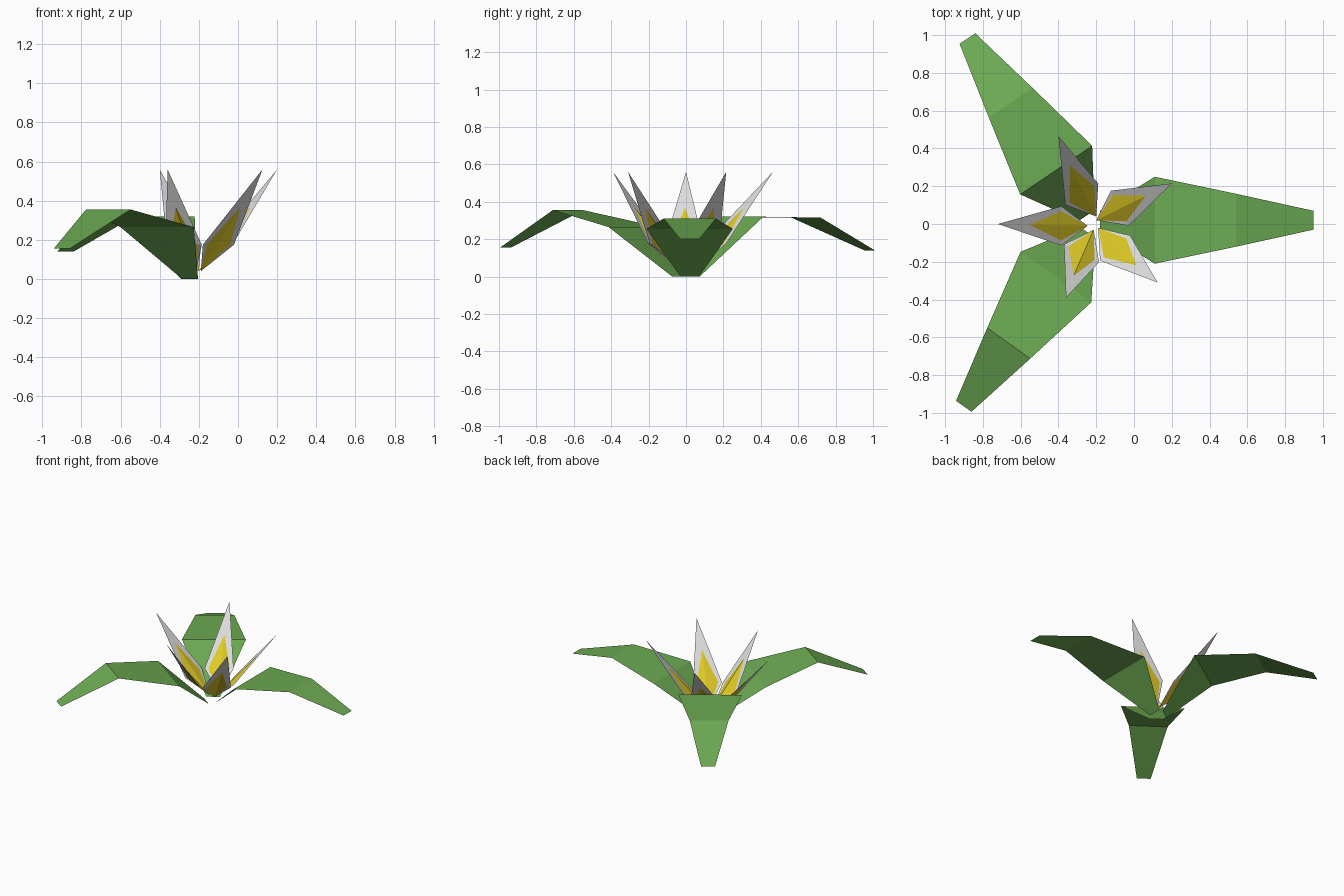
import bpy
import math
from mathutils import Vector

cube = bpy.data.objects.get("Cube")
if cube:
    bpy.data.objects.remove(cube, do_unlink=True)


def make_material(name, colour):
    mat = bpy.data.materials.new(name)
    mat.use_nodes = True
    mat.diffuse_color = colour
    mat.node_tree.nodes["Principled BSDF"].inputs["Base Color"].default_value = colour
    return mat


leaf_green = make_material("leaf green", (0.15, 0.4, 0.085, 1))
petal_white = make_material("petal white", (0.75, 0.75, 0.75, 1))
petal_yellow = make_material("petal yellow", (0.75, 0.6, 0.02, 1))


def make_object(name, points, faces, materials, face_materials=None):
    mesh = bpy.data.meshes.new(name)
    mesh.from_pydata(points, [], faces)
    for mat in materials:
        mesh.materials.append(mat)
    if face_materials:
        for poly, index in zip(mesh.polygons, face_materials):
            poly.material_index = index
    mesh.update()
    obj = bpy.data.objects.new(name, mesh)
    bpy.context.collection.objects.link(obj)
    return obj


def axes(degrees):
    """Forward and sideways unit vectors for a heading in the ground plane."""
    angle = math.radians(degrees)
    forward = Vector((math.cos(angle), math.sin(angle), 0))
    return forward, Vector((-forward.y, forward.x, 0))


# Leaves: bent, tapering ribbons that rise from the middle and droop at the tip
LEAF_REACH = (0, 0.29, 0.72, 1.13)
LEAF_HALF_WIDTH = (0.05, 0.23, 0.14, 0.05)


def make_leaf(name, root, heading, heights):
    forward, side = axes(heading)
    start = Vector((*root, 0))
    points = []
    for reach, half, height in zip(LEAF_REACH, LEAF_HALF_WIDTH, heights):
        middle = start + forward * reach + Vector((0, 0, height))
        points += [middle - side * half, middle + side * half]
    faces = [(i, i + 2, i + 3, i + 1) for i in range(0, len(points) - 2, 2)]
    return make_object(name, points, faces, [leaf_green])


make_leaf("left_leaf", (-0.18, 0.02), 0, (0, 0.255, 0.31, 0.2))
make_leaf("front_leaf", (-0.245, -0.045), -125.5, (0, 0.265, 0.355, 0.155))
make_leaf("back_leaf", (-0.25, 0.045), 124, (0, 0.32, 0.315, 0.14))


# Petals: pointed kites with a smaller yellow kite set into the white rim
BASE_HEIGHT, SHOULDER_HEIGHT, TIP_HEIGHT = 0.04, 0.175, 0.56
SHOULDER_REACH, SHOULDER_HALF = 0.14, 0.104


def make_petal(name, root, tip, heading):
    forward, side = axes(heading)
    base = Vector((*root, BASE_HEIGHT))
    point = Vector((*tip, TIP_HEIGHT))
    middle = base + forward * SHOULDER_REACH
    middle.z = SHOULDER_HEIGHT
    right, left = (middle + side * SHOULDER_HALF * s for s in (-1, 1))
    inner_right, inner_left = (p.lerp(middle, 0.25) for p in (right, left))
    inner_tip = middle.lerp(point, 0.5)
    points = [base, right, point, left, inner_right, inner_tip, inner_left]
    faces = [
        (0, 4, 5), (0, 5, 6),              # yellow heart
        (0, 1, 4), (1, 2, 5, 4),           # right rim
        (0, 6, 3), (3, 6, 5, 2),           # left rim
    ]
    return make_object(name, points, faces, [petal_white, petal_yellow],
                       [1, 1, 0, 0, 0, 0])


make_petal("right_petal", (-0.245, -0.01), (-0.72, 0), 180)
make_petal("back_petal", (-0.2, 0.04), (-0.4, 0.465), 123)
make_petal("back_left_petal", (-0.2, 0.02), (0.2, 0.215), 27)
make_petal("front_left_petal", (-0.19, -0.02), (0.125, -0.31), -50)
make_petal("front_petal", (-0.214, -0.03), (-0.36, -0.39), -117)
